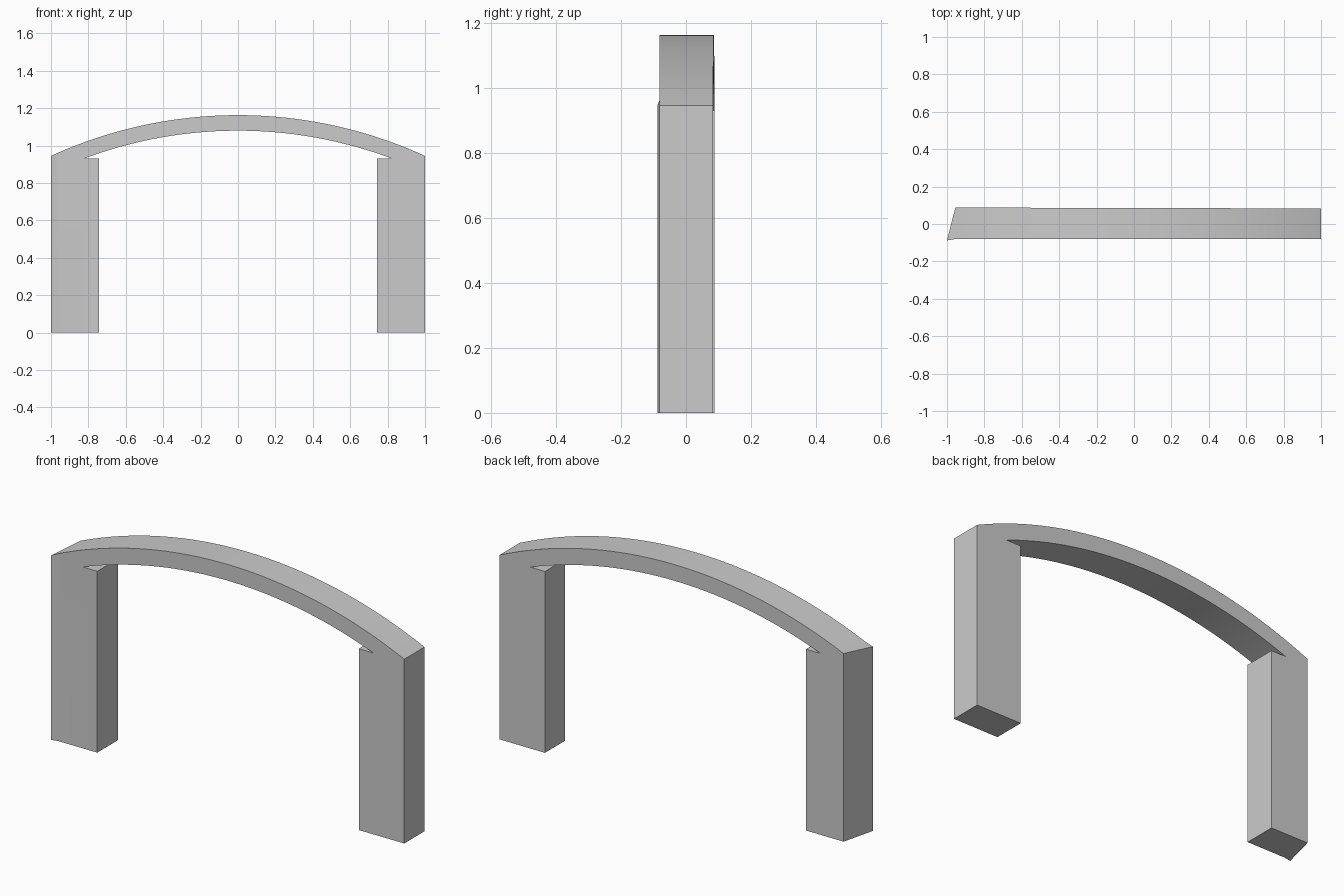
import bpy, bmesh, math
from mathutils import Vector

if "Cube" in bpy.data.objects:
    bpy.data.objects.remove(bpy.data.objects["Cube"])

FRONT, BACK = -0.081, 0.083


def arc(half, z_end, z_top, steps):
    """Shallow circular arc in XZ, running left to right."""
    sag = z_top - z_end
    r = (half * half + sag * sag) / (2 * sag)
    a = math.asin(half / r)
    return [(r * math.sin(t), z_top - r + r * math.cos(t))
            for t in (a * (2 * i / steps - 1) for i in range(steps + 1))]


# Outline: legs, notches at leg tops, and the curved beam
outline = [(-0.742, 0), (-1, 0)]
outline += arc(1.0, 0.945, 1.163, 40)
outline += [(1, 0), (0.742, 0), (0.742, 0.93)]
outline += reversed(arc(0.825, 0.93, 1.08, 40))
outline += [(-0.742, 0.93)]

bm = bmesh.new()
face = bm.faces.new([bm.verts.new((x, FRONT, z)) for x, z in outline])
ext = bmesh.ops.extrude_face_region(bm, geom=[face])
for v in ext["geom"]:
    if isinstance(v, bmesh.types.BMVert):
        # Back face leans out very slightly toward the left
        v.co.y = BACK + 0.0025 * (1 - v.co.x)


def cut(point, normal, clear):
    bmesh.ops.bisect_plane(bm, geom=bm.verts[:] + bm.edges[:] + bm.faces[:],
                           plane_co=point, plane_no=normal, clear_outer=clear)


# Slanted left end, closed again after cutting
cut((-0.96, 0, 0), (-1, 0, 0), False)
tip, heel = Vector((-1, FRONT, 0)), Vector((-0.955, 0.088, 0))
d = heel - tip
cut(tip, Vector((-d.y, d.x, 0)).normalized(), True)
bmesh.ops.holes_fill(bm, edges=[e for e in bm.edges if e.is_boundary], sides=0)

# Front left corner flares forward
for v in bm.verts:
    if v.co.x < -0.995 and v.co.y < FRONT + 0.01:
        v.co.y = -0.088
bmesh.ops.recalc_face_normals(bm, faces=bm.faces[:])

mesh = bpy.data.meshes.new("arched_gateway")
bm.to_mesh(mesh)
bm.free()
obj = bpy.data.objects.new("arched_gateway", mesh)
bpy.context.collection.objects.link(obj)
bpy.context.view_layer.objects.active = obj
obj.select_set(True)
bpy.ops.object.shade_smooth_by_angle(angle=math.radians(20))
